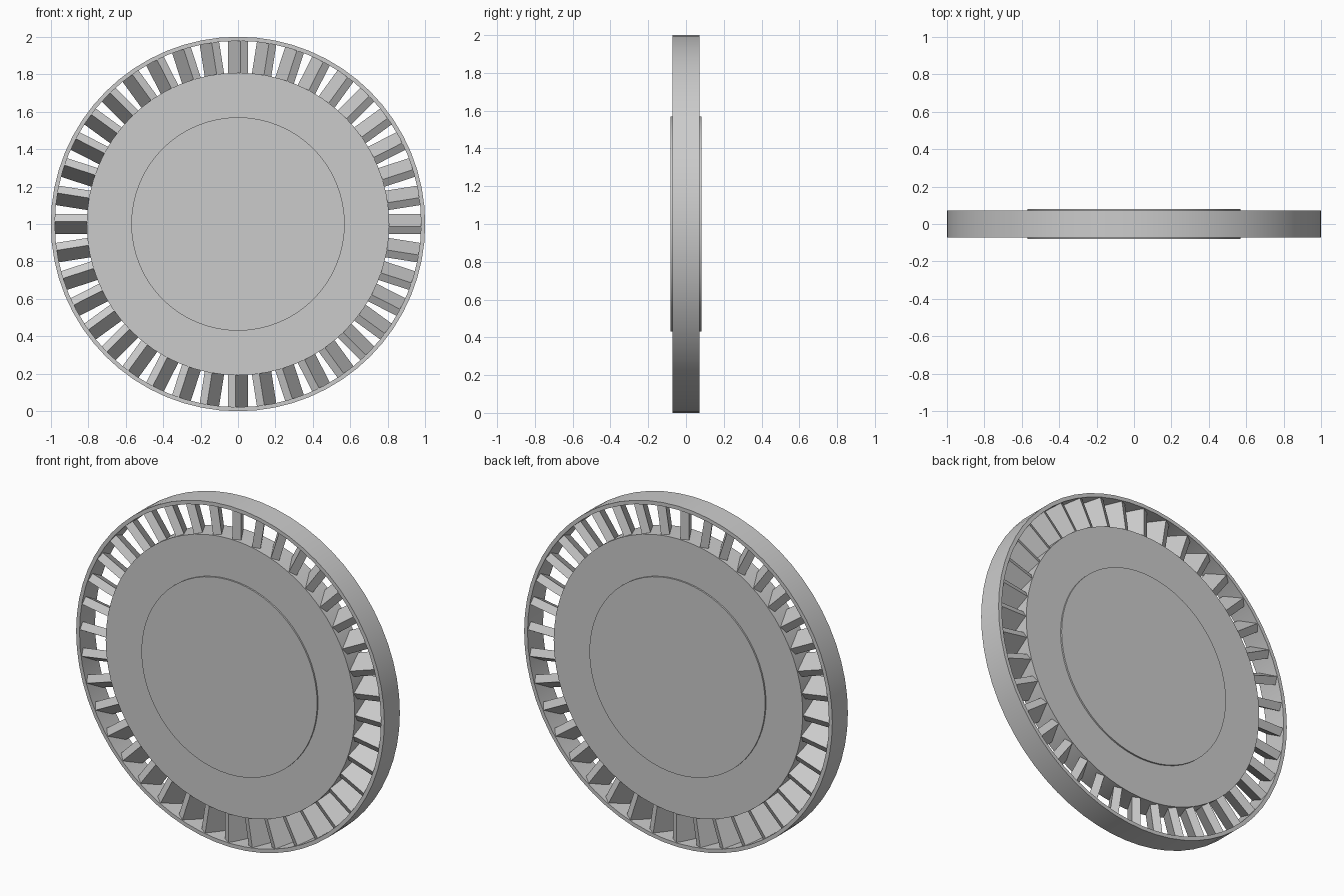
import bpy, bmesh, math
from mathutils import Matrix, Vector

if "Cube" in bpy.data.objects:
    bpy.data.objects.remove(bpy.data.objects["Cube"])

CENTRE = Vector((0, 0, 1))
SEGMENTS = 64
BLADES = 40

metal = bpy.data.materials.new("grey metal")
metal.use_nodes = True
metal.diffuse_color = (0.6, 0.6, 0.6, 1)
metal.node_tree.nodes["Principled BSDF"].inputs["Base Color"].default_value = (0.6, 0.6, 0.6, 1)


def finish(name, bm, smooth=True):
    """Turn a bmesh into a named object, shaded smooth with sharp edges."""
    bmesh.ops.recalc_face_normals(bm, faces=bm.faces)
    mesh = bpy.data.meshes.new(name)
    bm.to_mesh(mesh)
    bm.free()
    mesh.materials.append(metal)
    ob = bpy.data.objects.new(name, mesh)
    ob.location = CENTRE
    bpy.context.collection.objects.link(ob)
    if smooth:
        bpy.ops.object.select_all(action="DESELECT")
        ob.select_set(True)
        bpy.context.view_layer.objects.active = ob
        bpy.ops.object.shade_smooth_by_angle(angle=math.radians(30))
    return ob


def disc(name, radius, half_depth):
    """Solid cylinder lying along the y axis."""
    bm = bmesh.new()
    bmesh.ops.create_cone(bm, cap_ends=True, segments=SEGMENTS, radius1=radius,
                          radius2=radius, depth=2 * half_depth,
                          matrix=Matrix.Rotation(math.pi / 2, 4, "X"))
    return finish(name, bm)


def ring(name, inner, outer, half_depth):
    """Rectangular section swept round the y axis."""
    bm = bmesh.new()
    section = [(inner, -half_depth), (outer, -half_depth),
               (outer, half_depth), (inner, half_depth)]
    loops = []
    for i in range(SEGMENTS):
        turn = Matrix.Rotation(math.tau * i / SEGMENTS, 3, "Y")
        loops.append([bm.verts.new(turn @ Vector((0, y, r))) for r, y in section])
    for i, a in enumerate(loops):
        b = loops[(i + 1) % SEGMENTS]
        for k in range(4):
            n = (k + 1) % 4
            bm.faces.new((a[k], a[n], b[n], b[k]))
    return finish(name, bm)


# Rotor body, raised hub plate on both sides, and outer shroud
disc("rotor_disc", 0.808, 0.072)
disc("hub_plate", 0.57, 0.081)
ring("outer_ring", 0.978, 1.0, 0.072)

# Pitched blades between the disc and the ring
bm = bmesh.new()
pitch = Matrix.Rotation(math.radians(-30), 4, "Z")
size = Matrix.Diagonal((0.046, 0.13, 0.195, 1))
for i in range(BLADES):
    turn = Matrix.Rotation(math.tau * i / BLADES, 4, "Y")
    out = Matrix.Translation((0, 0, 0.892))
    # the front edge leads clockwise as seen from the front
    bmesh.ops.create_cube(bm, size=1, matrix=turn @ out @ pitch.inverted() @ size)
finish("blades", bm, smooth=False)
